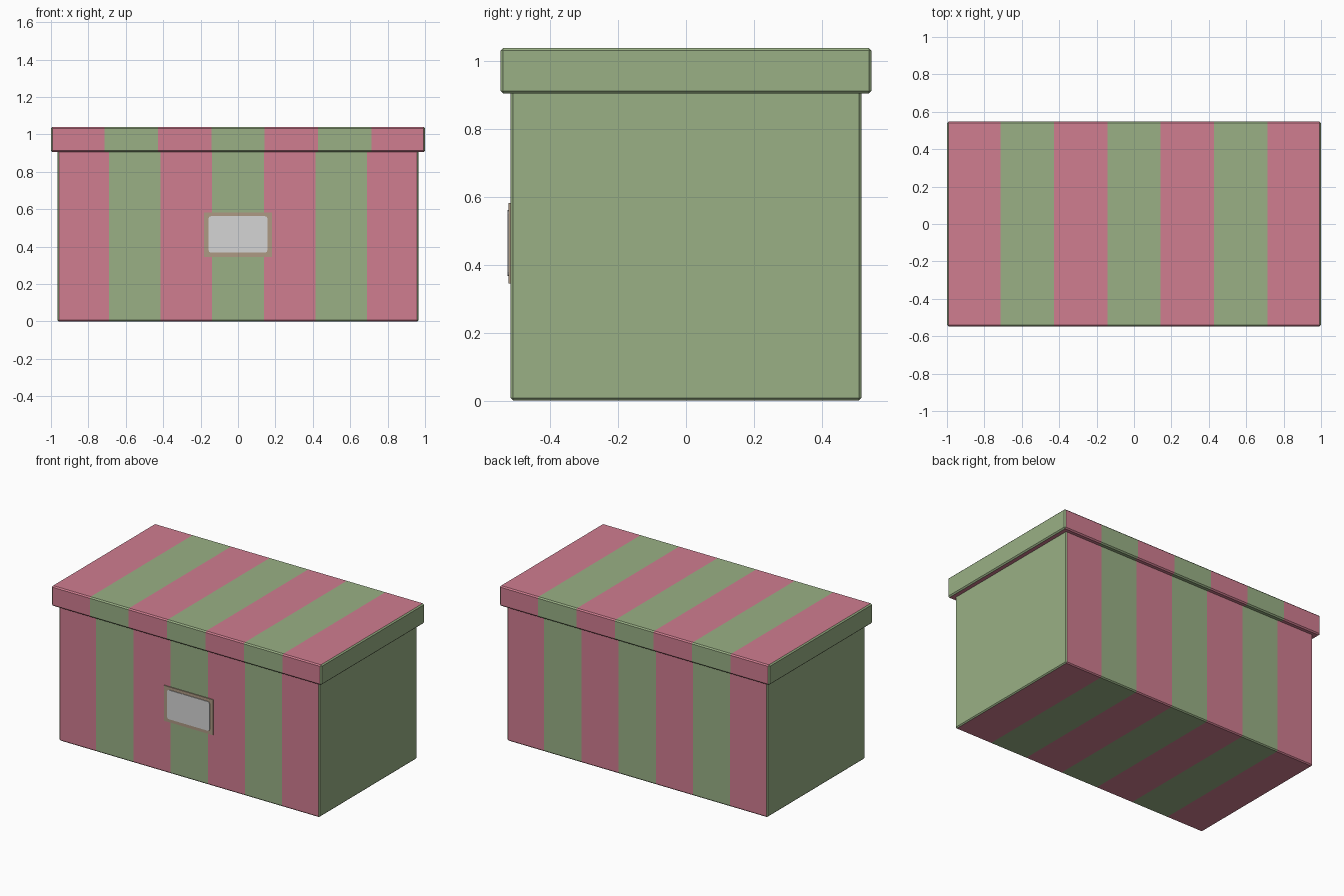
import bpy, bmesh, math
from mathutils import Vector

if "Cube" in bpy.data.objects:
    bpy.data.objects.remove(bpy.data.objects["Cube"])


def mat(name, rgb):
    m = bpy.data.materials.new(name)
    m.diffuse_color = (*rgb, 1)
    m.use_nodes = True
    m.node_tree.nodes["Principled BSDF"].inputs["Base Color"].default_value = m.diffuse_color
    return m


pink = mat("pink", (0.63, 0.205, 0.28))
green = mat("sage green", (0.32, 0.435, 0.235))
tan = mat("tan", (0.42, 0.32, 0.23))
white = mat("pale grey", (0.66, 0.66, 0.66))


def finish(bm, name, mats):
    me = bpy.data.meshes.new(name)
    bm.to_mesh(me)
    bm.free()
    for m in mats:
        me.materials.append(m)
    ob = bpy.data.objects.new(name, me)
    bpy.context.collection.objects.link(ob)
    return ob


def box(hx, y0, y1, z0, z1):
    bm = bmesh.new()
    bmesh.ops.create_cube(bm, size=1)
    for v in bm.verts:
        v.co = Vector((v.co.x * 2 * hx,
                       y0 + (v.co.y + 0.5) * (y1 - y0),
                       z0 + (v.co.z + 0.5) * (z1 - z0)))
    return bm


def striped_box(name, hx, hy, z0, z1, bevel):
    """Bevelled box cut into seven stripes, with plain green ends."""
    bm = box(hx, -hy, hy, z0, z1)
    bmesh.ops.bevel(bm, geom=bm.edges[:], offset=bevel, segments=1,
                    affect='EDGES', profile=0.5)
    w = 2 * hx / 7
    for i in range(1, 7):
        bmesh.ops.bisect_plane(bm, geom=bm.verts[:] + bm.edges[:] + bm.faces[:],
                               plane_co=(-hx + i * w, 0, 0), plane_no=(1, 0, 0))
    bm.normal_update()
    for f in bm.faces:
        stripe = int((f.calc_center_median().x + hx) / w)
        f.material_index = 1 if abs(f.normal.x) > 0.5 or stripe % 2 else 0
    return finish(bm, name, [pink, green])


# Box body and overhanging lid
striped_box("box_body", 0.965, 0.517, 0.0, 0.93, 0.007)
striped_box("box_lid", 1.0, 0.547, 0.905, 1.04, 0.008)

# Label holder on the front: backing frame and label card with clipped corners
finish(box(0.182, -0.523, -0.515, 0.345, 0.582), "label_frame", [tan])

card = box(0.157, -0.527, -0.520, 0.367, 0.562)
corners = [e for e in card.edges
           if abs((e.verts[0].co - e.verts[1].co).normalized().y) > 0.9]
bmesh.ops.bevel(card, geom=corners, offset=0.012, segments=2,
                affect='EDGES', profile=0.5)
finish(card, "label_card", [white])
